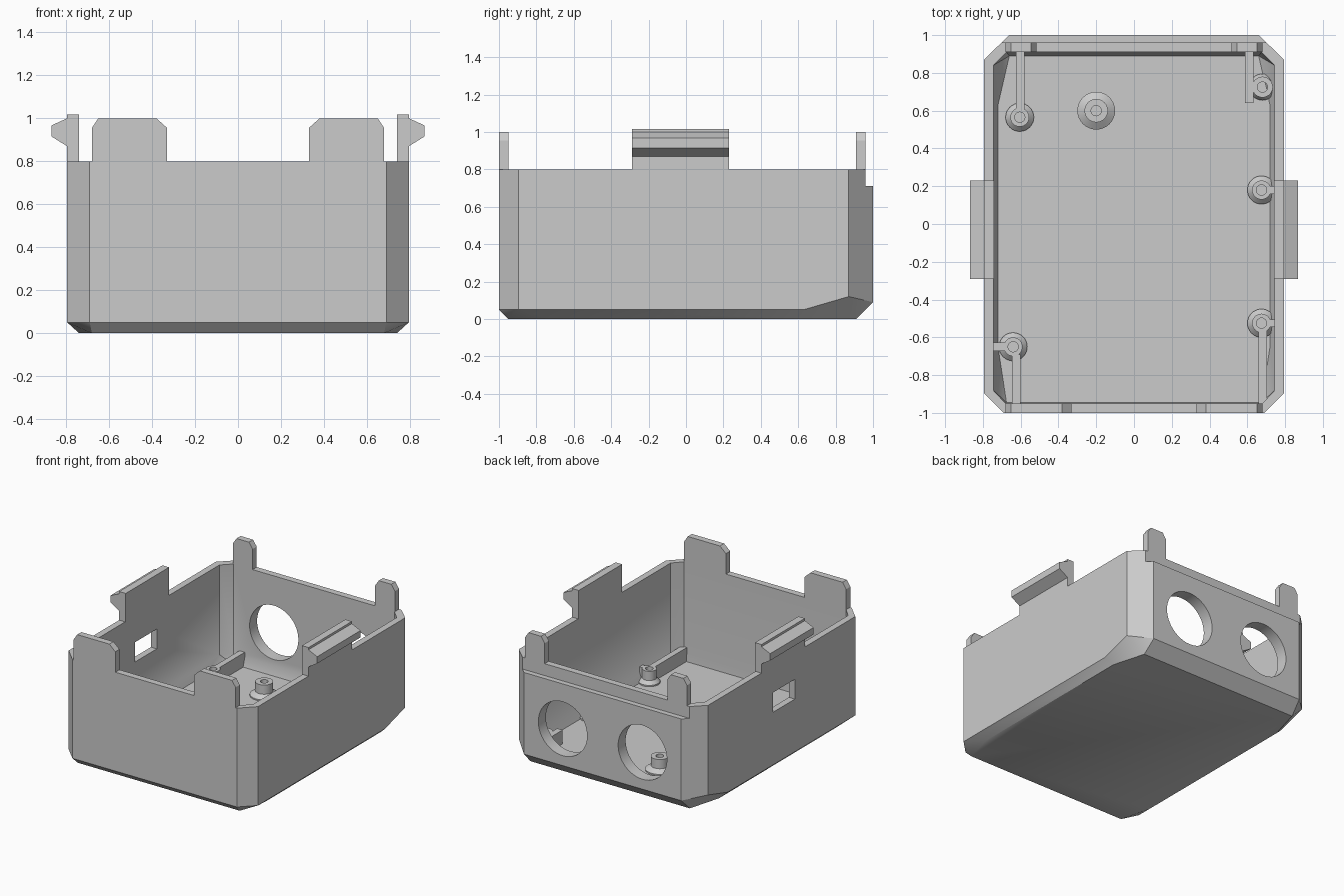
import bpy, bmesh, math
from mathutils import Matrix

if "Cube" in bpy.data.objects:
    bpy.data.objects.remove(bpy.data.objects["Cube"])

grey = bpy.data.materials.new("light grey plastic")
grey.diffuse_color = (0.6, 0.6, 0.6, 1)
grey.use_nodes = True
grey.node_tree.nodes["Principled BSDF"].inputs["Base Color"].default_value = grey.diffuse_color


def finish(name, bm):
    bmesh.ops.recalc_face_normals(bm, faces=bm.faces)
    me = bpy.data.meshes.new(name)
    bm.to_mesh(me)
    bm.free()
    me.materials.append(grey)
    ob = bpy.data.objects.new(name, me)
    bpy.context.collection.objects.link(ob)
    return ob


def mirrored_hull(name, half):
    """Convex solid from points on the +x half."""
    bm = bmesh.new()
    for x, y, z in half:
        for s in (1, -1):
            bm.verts.new((s * x, y, z))
    res = bmesh.ops.convex_hull(bm, input=bm.verts)
    loose = [v for v in bm.verts if not v.link_faces]
    bmesh.ops.delete(bm, geom=loose, context='VERTS')
    bmesh.ops.dissolve_limit(bm, angle_limit=0.01, verts=bm.verts, edges=bm.edges)
    return finish(name, bm)


def box(name, x0, x1, y0, y1, z0, z1):
    bm = bmesh.new()
    bmesh.ops.create_cube(bm, size=1)
    for v in bm.verts:
        v.co = ((x0 + x1) / 2 + v.co.x * (x1 - x0),
                (y0 + y1) / 2 + v.co.y * (y1 - y0),
                (z0 + z1) / 2 + v.co.z * (z1 - z0))
    return finish(name, bm)


def prism(name, profile, y0, y1):
    """Extrude an (x, z) profile along y."""
    bm = bmesh.new()
    f = bm.faces.new([bm.verts.new((x, y0, z)) for x, z in profile])
    r = bmesh.ops.extrude_face_region(bm, geom=[f])
    bmesh.ops.translate(bm, vec=(0, y1 - y0, 0),
                        verts=[v for v in r["geom"] if isinstance(v, bmesh.types.BMVert)])
    return finish(name, bm)


def cut(target, cutter):
    cutter.hide_render = True
    mod = target.modifiers.new("cut", 'BOOLEAN')
    mod.operation = 'DIFFERENCE'
    mod.solver = 'EXACT'
    mod.object = cutter
    bpy.context.view_layer.objects.active = target
    bpy.ops.object.modifier_apply(modifier=mod.name)
    bpy.data.objects.remove(cutter)


def smooth(ob):
    bpy.ops.object.select_all(action='DESELECT')
    ob.select_set(True)
    bpy.context.view_layer.objects.active = ob
    bpy.ops.object.shade_smooth_by_angle(angle=math.radians(30))


# Outer shell with chamfered corners and bevelled underside
rim = [(0.795, -0.895), (0.69, -1.0), (0.795, 0.87), (0.66, 1.0)]
shell = mirrored_hull("case_shell", [(x, y, 0.8) for x, y in rim] + [
    (0.795, -0.895, 0.05), (0.69, -1.0, 0.05),
    (0.795, 0.63, 0.05), (0.795, 0.87, 0.12), (0.66, 1.0, 0.09),
    (0.74, -0.72, 0), (0.68, -0.95, 0), (0.74, 0.66, 0), (0.67, 0.91, 0)])

# Hollow interior
inner = [(0.745, -0.88), (0.68, -0.95), (0.745, 0.84), (0.675, 0.91)]
cut(shell, mirrored_hull("cavity_cutter",
    [(x, y, z) for x, y in inner for z in (0.12, 0.9)] + [
    (0.72, -0.65, 0.05), (0.675, -0.945, 0.05),
    (0.72, 0.63, 0.05), (0.66, 0.89, 0.05)]))

# Step along the top of the back wall, and the left side window
cut(shell, box("step_cutter", -1, 1, 0.96, 1.2, 0.71, 0.95))
cut(shell, box("window_cutter", -0.9, -0.6, -0.17, 0.09, 0.45, 0.6))

# Two round ports in the back wall
for x in (-0.335, 0.335):
    bm = bmesh.new()
    bmesh.ops.create_cone(bm, cap_ends=True, segments=48, radius1=0.205,
                          radius2=0.205, depth=0.5,
                          matrix=Matrix.Translation((x, 1.0, 0.37))
                          @ Matrix.Rotation(math.pi / 2, 4, 'X'))
    cut(shell, finish("port_cutter", bm))
smooth(shell)


# Lid tabs and snap clips on both sides
def tab(x0, x1, c0, c1):
    return [(x0, 0.8), (x1, 0.8), (x1, 0.955), (x1 - c1, 1.0),
            (x0 + c0, 1.0), (x0, 0.955)]


clip = [(0.74, 0.8), (0.795, 0.8), (0.795, 0.87), (0.868, 0.915),
        (0.868, 0.967), (0.795, 1.0), (0.795, 1.017), (0.74, 1.017)]
for s, side in ((-1, "left"), (1, "right")):
    def flip(p):
        return [(s * x, z) for x, z in p]
    prism("front_tab_" + side, flip(tab(0.33, 0.68, 0.05, 0.03)), -1.0, -0.95)
    prism("back_tab_" + side, flip(tab(0.515, 0.68, 0.03, 0.03)), 0.91, 0.96)
    prism("snap_clip_" + side, flip(clip), -0.29, 0.23)


# Screw standoffs with flared base and open bore
def standoff(name, x, y, base, post, bore=0.027, top=0.155, n=32):
    prof = [(base, 0.045), (base, 0.06), (post, 0.085), (post, top),
            (bore, top), (bore, 0.052), (0.0, 0.052)]
    bm = bmesh.new()
    vs = [bm.verts.new((r, 0, z)) for r, z in prof]
    es = [bm.edges.new(p) for p in zip(vs, vs[1:])]
    bmesh.ops.spin(bm, geom=vs + es, cent=(0, 0, 0), axis=(0, 0, 1),
                   angle=2 * math.pi, steps=n)
    bmesh.ops.remove_doubles(bm, verts=bm.verts, dist=1e-4)
    bmesh.ops.translate(bm, vec=(x, y, 0), verts=bm.verts)
    smooth(finish(name, bm))


standoff("standoff_back_left", -0.605, 0.565, 0.075, 0.05)
standoff("standoff_centre", -0.2, 0.6, 0.1, 0.062)
standoff("standoff_front_left", -0.64, -0.65, 0.075, 0.05)
standoff("standoff_back_right", 0.68, 0.725, 0.07, 0.055)
standoff("standoff_mid_right", 0.675, 0.18, 0.075, 0.05)
standoff("standoff_front_right", 0.675, -0.525, 0.075, 0.05)

# Stiffening ribs joining standoffs to the walls
box("rib_back_left", -0.625, -0.58, 0.61, 0.92, 0.04, 0.155)
box("rib_back_right", 0.588, 0.633, 0.64, 0.92, 0.04, 0.155)
box("rib_front_left", -0.647, -0.602, -0.96, -0.69, 0.04, 0.155)
box("rib_front_right", 0.658, 0.703, -0.96, -0.565, 0.04, 0.155)
box("rib_side_left", -0.75, -0.68, -0.672, -0.628, 0.04, 0.155)
for y in (0.18, -0.525):
    box("rib_side_right", 0.715, 0.75, y - 0.02, y + 0.02, 0.04, 0.155)
